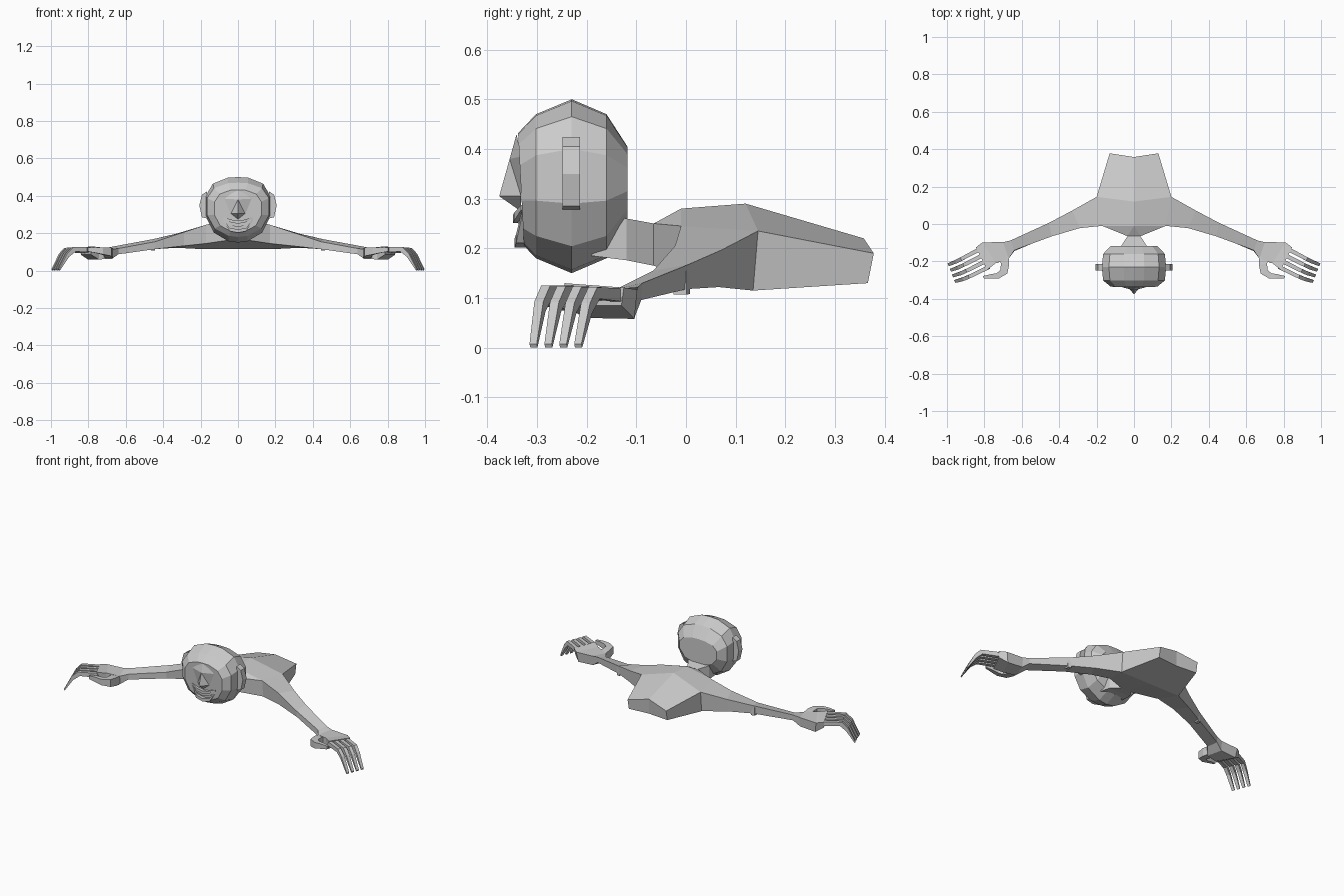
import bpy, bmesh
from mathutils import Vector

if "Cube" in bpy.data.objects:
    bpy.data.objects.remove(bpy.data.objects["Cube"])

grey = bpy.data.materials.new("plain_grey")
grey.diffuse_color = (0.6, 0.6, 0.6, 1)
grey.use_nodes = True
grey.node_tree.nodes["Principled BSDF"].inputs["Base Color"].default_value = grey.diffuse_color


def make(name, verts, faces, mirror=False):
    me = bpy.data.meshes.new(name)
    me.from_pydata([tuple(v) for v in verts], [], faces)
    bm = bmesh.new()
    bm.from_mesh(me)
    if mirror:
        geom = bm.verts[:] + bm.edges[:] + bm.faces[:]
        bmesh.ops.mirror(bm, geom=geom, axis='X', merge_dist=0.0005)
        bmesh.ops.remove_doubles(bm, verts=bm.verts, dist=0.0005)
    bmesh.ops.recalc_face_normals(bm, faces=bm.faces)
    bm.to_mesh(me)
    bm.free()
    me.materials.append(grey)
    ob = bpy.data.objects.new(name, me)
    bpy.context.collection.objects.link(ob)
    return ob


def loft(name, rings, mirror=False, caps=True):
    n = len(rings[0])
    verts = [v for r in rings for v in r]
    faces = [(k * n + i, k * n + (i + 1) % n, (k + 1) * n + (i + 1) % n, (k + 1) * n + i)
             for k in range(len(rings) - 1) for i in range(n)]
    if caps:
        faces += [tuple(range(n)), tuple(range(len(verts) - n, len(verts)))]
    return make(name, verts, faces, mirror)


def bar(name, path, side, up, sizes, mirror=False):
    """Square rod along a path; side and up give the section directions."""
    side, up = Vector(side), Vector(up)
    rings = []
    for p, (w, h) in zip(path, sizes):
        p = Vector(p)
        rings.append([p + side * w * a + up * h * b for a, b in ((-1, -1), (1, -1), (1, 1), (-1, 1))])
    return loft(name, rings, mirror)


# Torso: half shell, mirrored
T = {"neck_b0": (0, -.065, .165), "neck_t0": (0, -.065, .25),
     "neck_b": (.035, -.065, .165), "neck_t": (.035, -.065, .25),
     "nape": (0, -.01, .28), "back": (0, .12, .29), "waist_t0": (0, .358, .22),
     "waist_b0": (0, .355, .13), "belly": (0, .135, .115),
     "sh_b": (.17, 0, .145), "sh_t": (.17, -.01, .245),
     "pit_t": (.20, .145, .235), "pit_b": (.20, .135, .115),
     "waist_t": (.13, .378, .19), "waist_b": (.13, .366, .13)}
keys = list(T)
patches = ["neck_t0 neck_t nape", "neck_t sh_t nape", "nape sh_t pit_t back",
           "back pit_t waist_t waist_t0", "pit_t pit_b waist_b waist_t",
           "waist_t0 waist_t waist_b waist_b0", "waist_b0 waist_b pit_b belly",
           "belly pit_b sh_b neck_b neck_b0", "neck_b sh_b sh_t neck_t"]
make("torso", T.values(), [[keys.index(k) for k in p.split()] for p in patches], True)

# Arms and palms: leading bottom, leading top, trailing top, trailing bottom
loft("arms", [
    [T["sh_b"], T["sh_t"], T["pit_t"], T["pit_b"]],
    [(.29, -.015, .132), (.29, -.022, .205), (.33, .072, .197), (.33, .066, .122)],
    [(.44, -.060, .115), (.44, -.066, .155), (.455, .006, .168), (.455, .002, .118)],
    [(.64, -.145, .087), (.64, -.140, .118), (.66, -.088, .130), (.66, -.090, .096)],
], True)
loft("palms", [
    [(.64, -.145, .087), (.64, -.140, .118), (.66, -.088, .130), (.66, -.090, .096)],
    [(.675, -.190, .062), (.67, -.185, .115), (.70, -.097, .122), (.70, -.102, .065)],
    [(.745, -.205, .060), (.74, -.210, .125), (.81, -.098, .117), (.80, -.104, .058)],
    [(.785, -.243, .085), (.785, -.245, .130), (.845, -.125, .121), (.84, -.130, .085)],
], True)
# Small elbow knob
bar("elbow_knobs", [(.445, -.005, .135), (.465, -.012, .132)], (0, 1, 0), (0, 0, 1),
    [(.013, .027), (.013, .025)], True)

# Fingers: knuckle, bend, tip
for i in range(4):
    t = i / 3
    path = [Vector(a).lerp(Vector(b), t) for a, b in (
        ((.830, -.138, .106), (.780, -.232, .112)),
        ((.920, -.185, .110), (.878, -.280, .113)),
        ((.949, -.200, .080), (.912, -.294, .083)),
        ((.992, -.217, .004), (.957, -.307, .004)))]
    bar("finger_%d" % (i + 1), path, (-.42, -.9, 0), (.4, -.2, .9),
        [(.011, .015), (.010, .013), (.010, .011), (.008, .004)], True)

# Thumbs: curl forward and back out
loft("thumbs", [
    [(x - a, y - b, z - h), (x + a, y + b, z - h), (x + a, y + b, z + h), (x - a, y - b, z + h)]
    for x, y, z, a, b, h in (
        (.700, -.170, .090, .030, .010, .025), (.690, -.215, .095, .022, .004, .025),
        (.695, -.255, .100, .018, .010, .022), (.728, -.277, .105, .006, .014, .018),
        (.765, -.280, .110, .003, .011, .015), (.805, -.284, .112, .002, .006, .010))
], True)

# Neck
loft("neck", [[(-w, y, b), (w, y, b), (w, y, t), (-w, y, t)] for y, w, b, t in (
    (-.19, .075, .185, .275), (-.12, .07, .176, .26), (-.065, .035, .165, .25))])

# Head: half outline as (width, height) fractions
outline = [(0, 0), (.30, .02), (.76, .155), (1, .40), (1, .715), (.78, .90), (.32, .99), (0, 1)]
outline += [(-x, z) for x, z in outline[-2:0:-1]]


def head_ring(y, width, low, high, lean=0):
    return [(x * width, y + lean * (1 - z), low + (high - low) * z) for x, z in outline]


loft("head", [head_ring(-.118, .125, .255, .405), head_ring(-.16, .165, .18, .47),
              head_ring(-.23, .172, .15, .50), head_ring(-.302, .165, .18, .47),
              head_ring(-.338, .125, .205, .432, .012)])

# Brow and nose: shallow wedge
make("nose", [(0, -.341, .430), (0, -.376, .305), (.038, -.332, .305), (-.038, -.332, .305),
              (0, -.333, .275), (.085, -.332, .385), (-.085, -.332, .385), (0, -.355, .380)],
     [(0, 7, 5), (0, 6, 7), (7, 1, 2), (7, 3, 1), (7, 2, 5), (7, 6, 3),
      (1, 4, 2), (1, 3, 4), (2, 4, 3, 6, 0, 5)])


# Smiling mouth: two lips and a row of teeth
def lip(name, pts, thick):
    half = [(-x, y, z) for x, y, z in pts[:0:-1]]
    sizes = [(thick, .012)] * len(pts)
    sizes[-1] = (thick * .6, .010)
    bar(name, half + pts, (0, 0, 1), (0, 1, 0), sizes[:0:-1] + sizes)


lip("upper_lip", [(0, -.336, .259), (.035, -.334, .264), (.078, -.322, .282)], .008)
lip("lower_lip", [(0, -.333, .211), (.045, -.330, .220), (.078, -.320, .272)], .009)
top = [(-.07, .275), (-.035, .262), (0, .257), (.035, .262), (.07, .275)]
low = [(.045, .243), (0, .233), (-.045, .243)]
loft("teeth", [[(x, y + abs(x) * .15, z) for x, z in top + low] for y in (-.341, -.325)])

# Ears: side bands with a rounded outline
ear = [(.165, .278), (.193, .285), (.207, .35), (.193, .405), (.165, .424)]
loft("ears", [[(x, y, z) for x, z in ear] for y in (-.249, -.231, -.213)], True)
